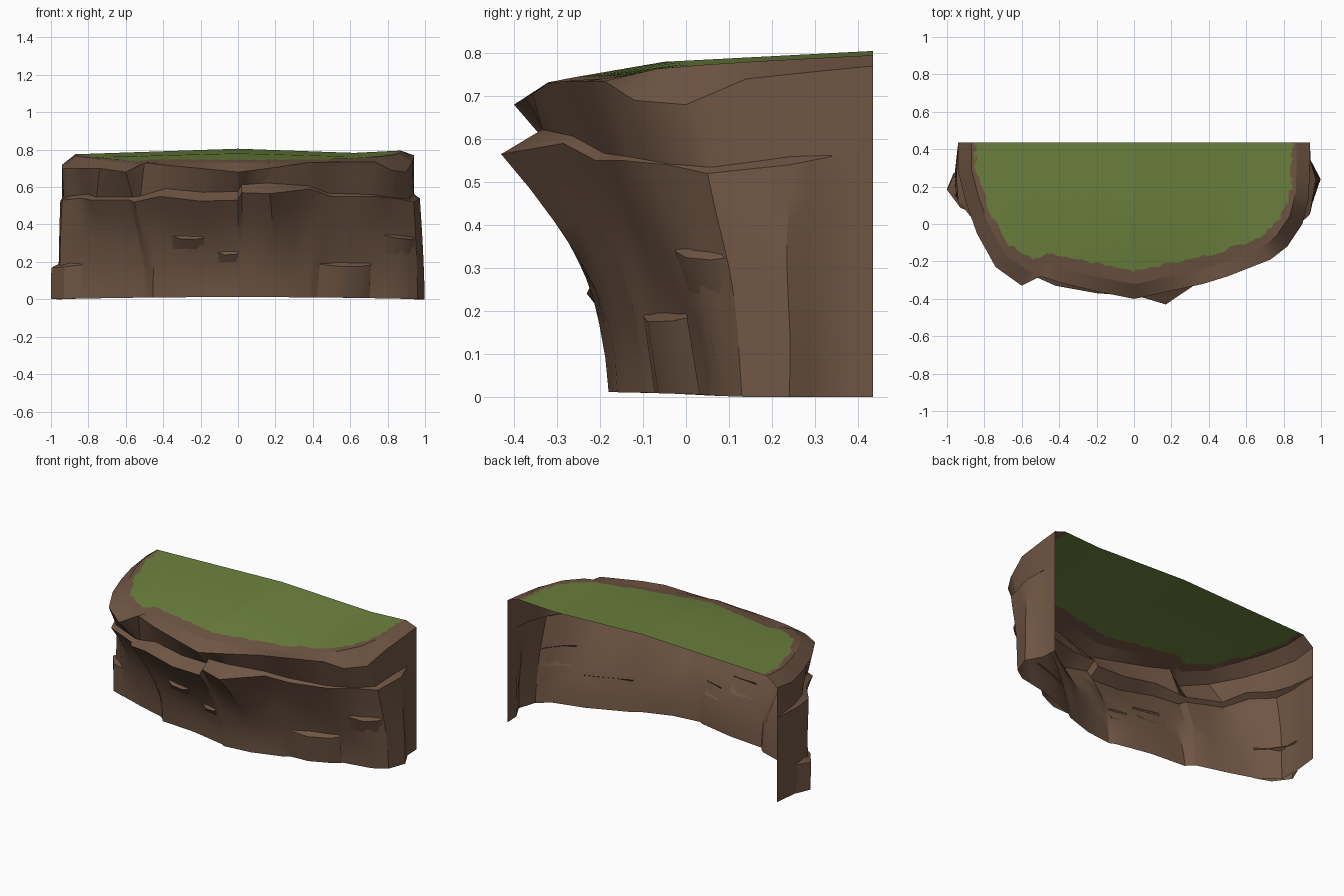
import bpy, math, random
from mathutils import Vector

if "Cube" in bpy.data.objects:
    bpy.data.objects.remove(bpy.data.objects["Cube"])

random.seed(4)
BACK = 0.435          # open back plane of the cliff


def material(name, rgb):
    m = bpy.data.materials.new(name)
    m.diffuse_color = (*rgb, 1)
    m.use_nodes = True
    m.node_tree.nodes["Principled BSDF"].inputs["Base Color"].default_value = m.diffuse_color
    return m


ROCK = material("brown rock", (0.16, 0.092, 0.057))
GRASS = material("green grass", (0.15, 0.22, 0.047))


def make(name, verts, faces, mat, angle=28):
    me = bpy.data.meshes.new(name)
    me.from_pydata([tuple(v) for v in verts], [], faces)
    me.materials.append(mat)
    ob = bpy.data.objects.new(name, me)
    bpy.context.collection.objects.link(ob)
    bpy.ops.object.select_all(action='DESELECT')
    ob.select_set(True)
    bpy.context.view_layer.objects.active = ob
    bpy.ops.object.shade_smooth_by_angle(angle=math.radians(angle))
    return ob


def loft(name, rows, mat):
    """Skin rows of equal length, listed left to right and bottom to top."""
    n = len(rows[0])
    verts = [p for r in rows for p in r]
    faces = [(j * n + i, j * n + i + 1, (j + 1) * n + i + 1, (j + 1) * n + i)
             for j in range(len(rows) - 1) for i in range(n - 1)]
    return make(name, verts, faces, mat)


def inset(p, sx, sy, z):
    """Scale a point towards the middle of the back edge."""
    return Vector((p[0] * sx, BACK + (p[1] - BACK) * sy, z))


def top_z(x, y):
    side = 0.034 * -x if x < 0 else 0.036 * min(x, .62) - 0.05 * max(0, x - .62)
    return 0.805 - side - 0.052 * (BACK - y) - 0.14 * max(0, -0.08 - y)


# outlines from back left, round the front, to back right
BASE = [(-.94, BACK), (-.96, .26), (-.955, .15), (-.85, .06), (-.68, .0), (-.5, -.055),
        (-.475, -.075), (-.455, -.10), (-.22, -.12), (0, -.165), (.03, -.18), (.2, -.16),
        (.38, -.10), (.42, -.07), (.68, .03), (.88, .075), (.96, .13), (.998, .24),
        (.945, .34), (.94, BACK)]
# ledge lip: x, y, z and how deep the ledge cuts back
LEDGE = [(-.94, BACK, .53, 0), (-.95, .25, .53, .02), (-.94, .12, .53, .04),
         (-.84, .0, .54, .04), (-.78, -.15, .53, .03), (-.58, -.24, .53, .03),
         (-.555, -.27, .52, .06), (-.42, -.33, .55, .08), (-.2, -.37, .525, .09),
         (0, -.385, .53, .09), (.02, -.385, .57, .08), (.17, -.43, .565, .11),
         (.385, -.285, .59, .03), (.50, -.21, .55, .03), (.73, -.145, .55, .015),
         (.84, -.04, .54, 0), (.94, .05, .52, .025), (.972, .24, .54, .035),
         (.942, .34, .56, 0), (.94, BACK, .56, 0)]
RIM = [(-.94, BACK, .72), (-.94, .28, .70), (-.90, .12, .70), (-.84, -.05, .70),
       (-.74, -.23, .70), (-.60, -.33, .68), (-.5, -.28, .73), (-.37, -.32, .715),
       (-.2, -.36, .70), (0, -.40, .68), (.04, -.393, .685), (.2, -.357, .705),
       (.37, -.32, .73), (.5, -.28, .735), (.73, -.19, .735), (.82, -.12, .69),
       (.90, .0, .68), (.935, .14, .74), (.94, .33, .76), (.94, BACK, .77)]
N = len(BASE)


def wall_point(u, s):
    """Point on the concave lower wall: u = outline index, s = height share."""
    i = min(int(u), N - 2)
    f = u - i
    b = Vector(BASE[i]).lerp(Vector(BASE[i + 1]), f)
    t = Vector(LEDGE[i][:3]).lerp(Vector(LEDGE[i + 1][:3]), f)
    k = s ** 1.9 if u < 12.5 else s ** 1.5
    z0 = 0.012 * max(0, 1 - b.length_squared)
    p = Vector((b.x + (t.x - b.x) * k, b.y + (t.y - b.y) * k, z0 + (t.z - z0) * s))
    if 0 < u < N - 1:      # gentle dents
        p.y += 0.006 * math.sin(2.3 * u + 5 * s) * math.sin(math.pi * s)
    return p


# main wall: concave face, ledge, overhang, rim and bevelled crest
rows = [[wall_point(u / 2, s / 7) for u in range(2 * N - 1)] for s in range(8)]


def halves(points):
    out = []
    for a, b in zip(points, points[1:]):
        out += [a, (a + b) / 2]
    return out + [points[-1]]


shelf = [inset(p, 1 - p[3], 1 - p[3], p[2] + 0.5 * p[3] + 0.002) for p in LEDGE]
rim = [Vector(p) for p in RIM]
crest = []
for p in RIM:
    q = inset(p, 0.925, 0.905, 0)
    q.z = top_z(q.x, q.y)
    crest.append(q)
rows += [halves(shelf), halves(rim), halves(crest)]
loft("cliff_wall", rows, ROCK)

# top: bare rock border, then a ragged-edged grass sheet
STEP = 6
border, edge = [], []
for i in range(N - 1):
    for k in range(STEP + (i == N - 2)):
        f = k / STEP
        border.append(crest[i].lerp(crest[i + 1], f))
        r = Vector(RIM[i]).lerp(Vector(RIM[i + 1]), f)
        j = random.uniform(-.011, .011)
        g = inset(r, 0.9 + j, 0.82 + j, 0)
        g.z = top_z(g.x, g.y)
        edge.append(g)
loft("rock_border", [border, edge], ROCK)
sheet = [edge]
for f in (0.3, 0.65, 1):
    row = []
    for g in edge:
        y = g.y + (BACK - g.y) * f
        row.append(Vector((g.x, y, top_z(g.x, y))))
    sheet.append(row)
loft("grass_top", sheet, GRASS)


def outcrop(name, u0, u1, s, out, drop, taper):
    """Rock step on the wall: sloping top, front face fading into the wall."""
    us = [u0 + (u1 - u0) * k for k in (0, .3, .75, 1)]
    lift = (.1, 1, .8, .1)
    top_in, lip, foot = [], [], []
    for u, l in zip(us, lift):
        p, q = wall_point(u, s), wall_point(u, max(0, s - drop))
        d = Vector((p.x, p.y - BACK, 0)).normalized()
        top_in.append(p + Vector((0, 0, .012)) - d * .003)
        lip.append(p + d * out * l - Vector((0, 0, .012 * l)))
        foot.append(q + d * (out * l * taper - .004 * (1 - taper)))
    loft(name, [foot, lip, top_in], ROCK)


# small steps spread over the face: u range, height, reach, drop, taper
STEPS = [(0.9, 3.1, .34, .044, .34, 1), (13.0, 14.1, .33, .04, .33, 1),
         (7.4, 8.15, .62, .022, .15, 0), (8.5, 9.1, .46, .016, .12, 0),
         (14.5, 15.9, .62, .025, .2, 0)]
for k, step in enumerate(STEPS):
    outcrop("rock_step_%d" % (k + 1), *step)
